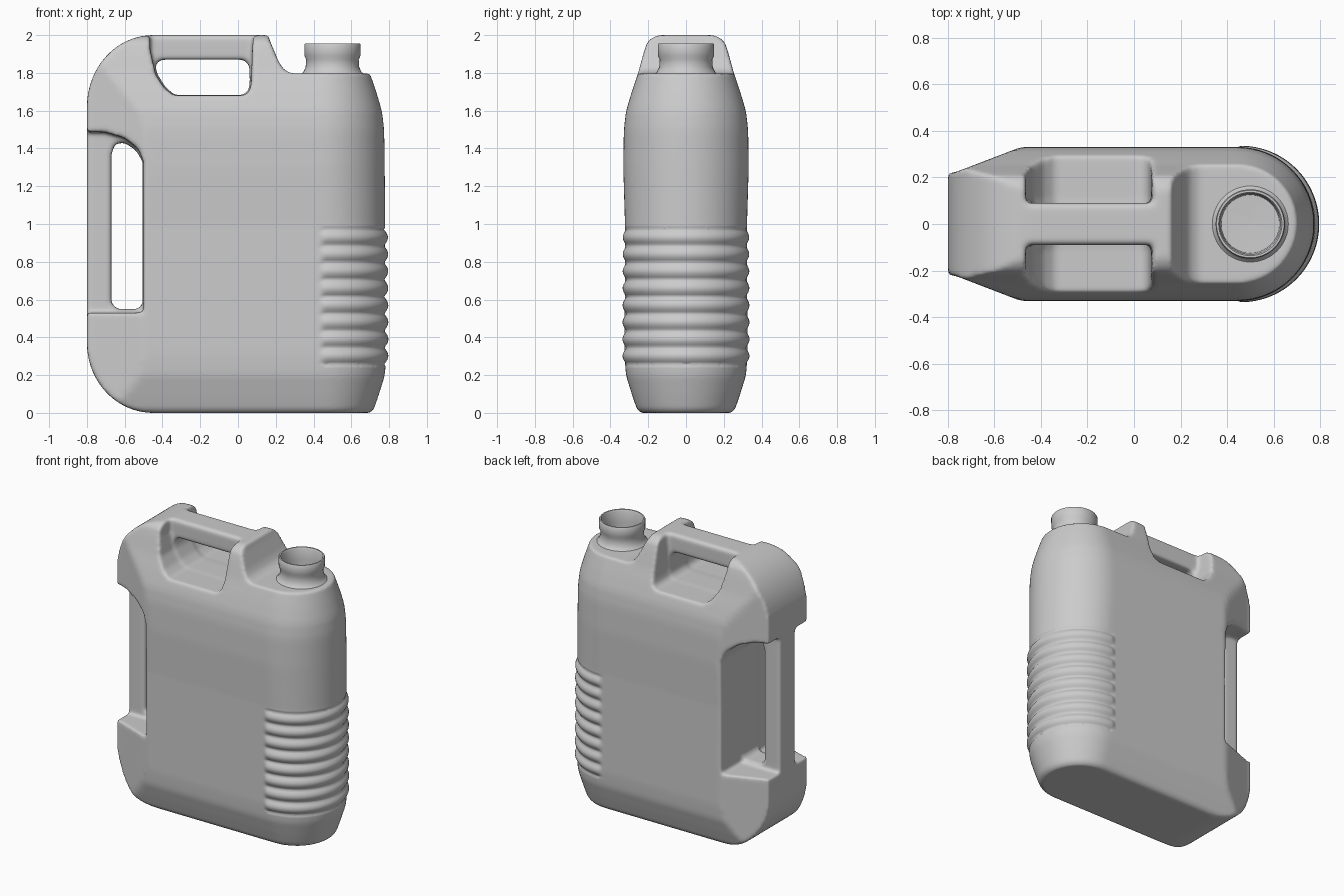
import bpy, bmesh, math

if "Cube" in bpy.data.objects:
    bpy.data.objects.remove(bpy.data.objects["Cube"])


def lerp(table, z):
    for (z0, a), (z1, b) in zip(table, table[1:]):
        if z <= z1:
            return a + (b - a) * (z - z0) / (z1 - z0)
    return table[-1][1]


def clamp(t):
    return max(0.0, min(1.0, t))


def new_object(name, bm):
    bmesh.ops.recalc_face_normals(bm, faces=bm.faces)
    mesh = bpy.data.meshes.new(name)
    bm.to_mesh(mesh)
    bm.free()
    ob = bpy.data.objects.new(name, mesh)
    bpy.context.collection.objects.link(ob)
    return ob


def loft(name, rings, caps=True):
    bm = bmesh.new()
    vs = [[bm.verts.new(p) for p in r] for r in rings]
    n = len(rings[0])
    for a, b in zip(vs, vs[1:]):
        for i in range(n):
            j = (i + 1) % n
            bm.faces.new((a[i], a[j], b[j], b[i]))
    if caps:
        bm.faces.new(vs[0])
        bm.faces.new(vs[-1])
    return new_object(name, bm)


# Body: horizontal outlines stacked in z
HALF_WIDTH = [(0, .24), (.02, .26), (.1, .287), (.2, .318), (.3, .325), (1.0, .323),
              (1.3, .332), (1.5, .329), (1.6, .317), (1.7, .287), (1.8, .253),
              (1.9, .226), (1.96, .207), (1.985, .18), (2.0, .145)]


def outline(z):
    w = lerp(HALF_WIDTH, z)
    cx = .46 - .015 * clamp((z - .9) / .4)
    xl = -.8
    if z > 1.62:
        xl = -.45 - .35 * math.sqrt(max(0, 1 - ((z - 1.62) / .38) ** 2))
    elif z < .37:
        xl = -.45 - .35 * math.sqrt(max(0, 1 - ((.37 - z) / .37) ** 2))
    half = []
    for i in range(40):
        x = xl + (cx - xl) * i / 40
        half.append((x, min(w, .218 + clamp((x + .78) / .3) * .115)))
    for i in range(25):
        a = math.pi / 2 * (1 - i / 24)
        half.append((cx + w * math.cos(a), w * math.sin(a)))
    ring = half + [(x, -y) for x, y in half[-2::-1]]
    return [(x, y, z) for x, y in ring]


body = loft("canister_body", [outline(1 - math.cos(math.pi * i / 70)) for i in range(71)])


# Cutters: side profiles extruded across y
cutters = []


def cut(name, profile, y0, y1):
    c = loft(name, [[(x, y, z) for x, z in profile] for y in (y0, y1)])
    c.hide_render = True
    m = body.modifiers.new(name, 'BOOLEAN')
    m.operation = 'DIFFERENCE'
    m.solver = 'EXACT'
    m.object = c
    cutters.append(c)


top_pocket = [(-.465, 2.2), (-.465, 1.92), (-.435, 1.79), (-.39, 1.72), (-.34, 1.68),
              (.03, 1.68), (.06, 1.7), (.07, 1.75), (.075, 1.92), (.1, 2.2)]
top_hole = [(-.44, 1.84), (-.425, 1.79), (-.385, 1.725), (-.335, 1.683), (.025, 1.683),
            (.055, 1.705), (.063, 1.75), (.06, 1.84), (.03, 1.87), (-.41, 1.87)]
side_pocket = [(-.95, .53), (-.5, .53), (-.5, 1.33), (-.53, 1.4), (-.6, 1.455),
               (-.7, 1.485), (-.95, 1.49)]
side_hole = [(-.67, .58), (-.64, .55), (-.53, .55), (-.505, .575), (-.505, 1.33),
             (-.54, 1.39), (-.6, 1.43), (-.65, 1.425), (-.67, 1.37)]
deck = [(.15, 2.2), (.165, 1.98), (.215, 1.86), (.24, 1.82), (.28, 1.797),
        (.95, 1.797), (.95, 2.2)]

for tag, pocket, hole in (("top", top_pocket, top_hole), ("side", side_pocket, side_hole)):
    cut(tag + "_pocket_front_cutter", pocket, -.6, -.09)
    cut(tag + "_pocket_back_cutter", pocket, .09, .6)
    cut(tag + "_hole_cutter", hole, -.12, .12)
cut("deck_cutter", deck, -.61, .61)

# Soften every edge like blow-moulded plastic
rm = body.modifiers.new("remesh", 'REMESH')
rm.mode = 'VOXEL'
rm.voxel_size = .0115
sm = body.modifiers.new("soften", 'SMOOTH')
sm.factor = .5
sm.iterations = 9

dg = bpy.context.evaluated_depsgraph_get()
baked = bpy.data.meshes.new_from_object(body.evaluated_get(dg))
body.modifiers.clear()
body.data = baked
for c in cutters:
    bpy.data.objects.remove(c)

# Grip ribs wrapped around the rounded end
Z0, Z1, COUNT = .255, .975, 8
for v in baked.vertices:
    x, y, z = v.co
    if x > .43 and Z0 < z < Z1:
        mask = clamp((x - .43) / .03)
        d = mask * (.022 * abs(math.sin(math.pi * COUNT * (z - Z0) / (Z1 - Z0))) - .01)
        dx = max(0, x - .46)
        r = math.hypot(dx, y)
        if r > .2:
            v.co.x += d * dx / r
            v.co.y += d * y / r
baked.shade_smooth()

# Neck: revolved open spout
NECK = [(.18, 1.785), (.155, 1.803), (.142, 1.83), (.139, 1.87), (.148, 1.89),
        (.149, 1.95), (.145, 1.956), (.136, 1.956), (.13, 1.945), (.127, 1.87),
        (.125, 1.82), (.001, 1.815)]
SEG = 64
neck = loft("spout_neck", [[(.5 + r * math.cos(2 * math.pi * i / SEG),
                             r * math.sin(2 * math.pi * i / SEG), z) for i in range(SEG)]
                           for r, z in NECK])
bpy.ops.object.select_all(action='DESELECT')
neck.select_set(True)
bpy.context.view_layer.objects.active = neck
bpy.ops.object.shade_smooth_by_angle(angle=math.radians(50))
